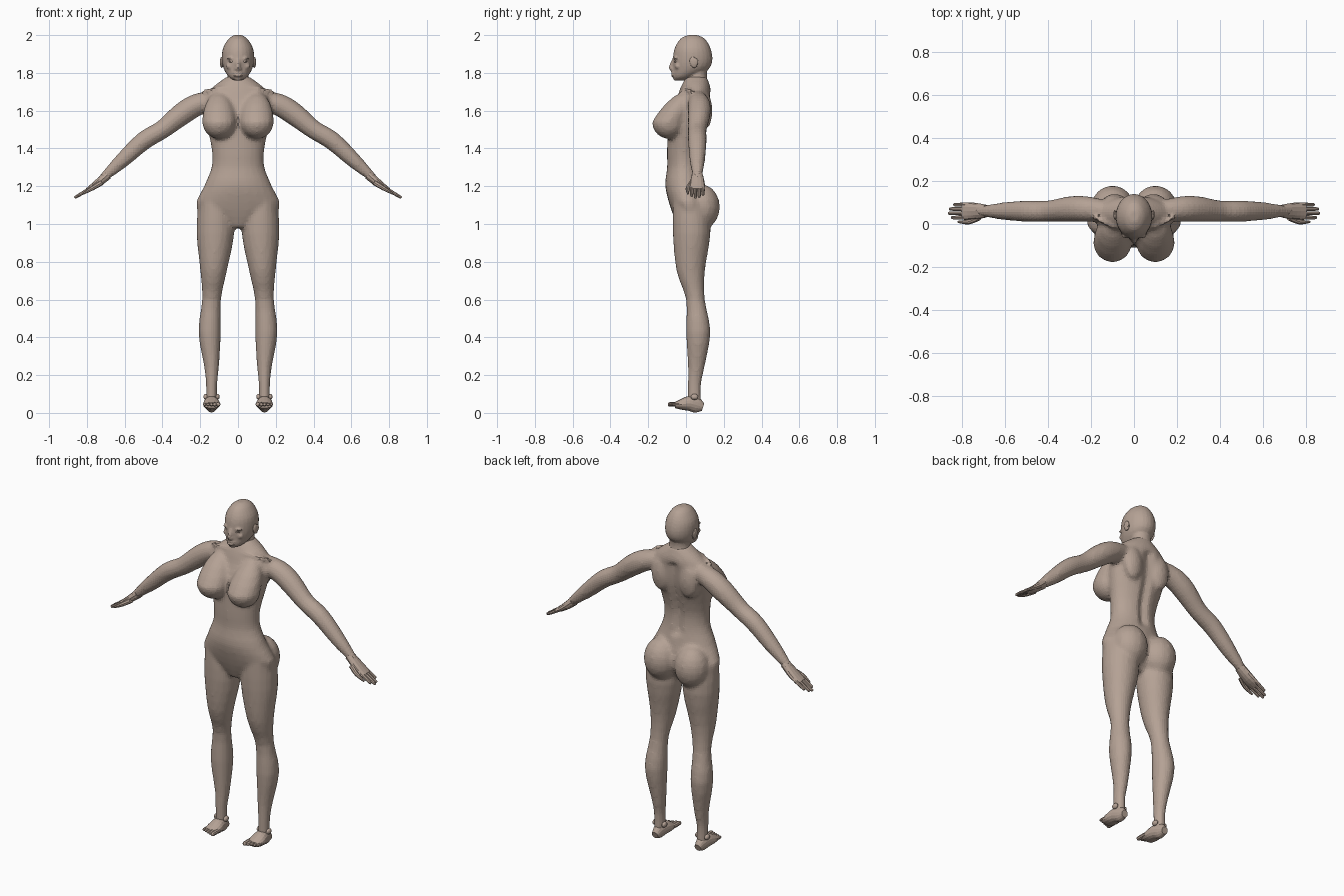
import bpy, bmesh, math
from mathutils import Vector, Matrix

if "Cube" in bpy.data.objects:
    bpy.data.objects.remove(bpy.data.objects["Cube"])

SKIN = (0.46, 0.36, 0.3, 1)
clay = bpy.data.materials.new("warm_clay")
clay.use_nodes = True
clay.diffuse_color = SKIN
clay.node_tree.nodes["Principled BSDF"].inputs["Base Color"].default_value = SKIN

across_body = Vector((1, 0, 0))
front_to_back = Vector((0, 1, 0))


def spline(rows, steps):
    """Smoothly fill in rows between the given control rows."""
    last = len(rows) - 1
    filled = []
    for i in range(last):
        before, start = rows[max(i - 1, 0)], rows[i]
        end, after = rows[i + 1], rows[min(i + 2, last)]
        for step in range(steps):
            t = step / steps
            filled.append([
                b + t * (c - a + t * (2 * a - 5 * b + 4 * c - d + t * (3 * (b - c) + d - a))) / 2
                for a, b, c, d in zip(before, start, end, after)])
    filled.append(rows[last])
    return filled


def tube(bm, rows, sides=16, axis=front_to_back, mirror=1, steps=3):
    """Loft ellipses given as (x, y, z, radius along axis, radius across it)."""
    rows = spline(rows, steps)
    centres = [Vector((x * mirror, y, z)) for x, y, z, along, across in rows]
    angles = [math.tau * k / sides for k in range(sides)]
    loops = []
    for i, (x, y, z, along, across) in enumerate(rows):
        path = centres[min(i + 1, len(rows) - 1)] - centres[max(i - 1, 0)]
        normal = path.cross(axis).normalized()
        loops.append([bm.verts.new(centres[i] + axis * along * math.cos(a) + normal * across * math.sin(a))
                      for a in angles])
    for low, high in zip(loops, loops[1:]):
        for k in range(sides):
            after = (k + 1) % sides
            bm.faces.new((low[k], low[after], high[after], high[k]))
    bm.faces.new(loops[0])
    bm.faces.new(loops[-1])
    return loops


def round_tube(bm, rows, sides=10, mirror=1):
    """Loft circles given as (x, y, z, radius)."""
    return tube(bm, [(x, y, z, radius, radius) for x, y, z, radius in rows], sides, mirror=mirror)


def upright(bm, rows, sides=20, mirror=1):
    """Loft level ellipses given as (z, centre x, half width, front y, back y)."""
    return tube(bm, [(x, (front + back) / 2, z, (back - front) / 2, width)
                     for z, x, width, front, back in rows], sides, mirror=mirror)


def ball(bm, centre, size, mirror=1, tilt=0):
    x, y, z = centre
    matrix = (Matrix.Translation((x * mirror, y, z)) @ Matrix.Rotation(tilt, 4, 'X')
              @ Matrix.Diagonal((*size, 1)))
    return bmesh.ops.create_uvsphere(bm, u_segments=16, v_segments=10, radius=1, matrix=matrix)["verts"]


def finish(name, bm, voxel=0, relax=0):
    """Make the object, blending its shells together when a voxel size is given."""
    bmesh.ops.recalc_face_normals(bm, faces=bm.faces)
    mesh = bpy.data.meshes.new(name)
    bm.to_mesh(mesh)
    bm.free()
    part = bpy.data.objects.new(name, mesh)
    bpy.context.collection.objects.link(part)
    if voxel:
        blend = part.modifiers.new("blend", 'REMESH')
        blend.mode = 'VOXEL'
        blend.voxel_size = voxel
        soften = part.modifiers.new("soften", 'SMOOTH')
        soften.iterations = relax
        depsgraph = bpy.context.evaluated_depsgraph_get()
        mesh = bpy.data.meshes.new_from_object(part.evaluated_get(depsgraph))
        part.modifiers.clear()
        part.data = mesh
    mesh.materials.clear()
    mesh.materials.append(clay)
    mesh.polygons.foreach_set("use_smooth", [False] * len(mesh.polygons))


# Trunk with a groove along the spine
bm = bmesh.new()
trunk = upright(bm, [
    (1.78, 0, .06, 0, .11), (1.72, 0, .14, -.03, .13), (1.66, 0, .18, -.05, .13),
    (1.55, 0, .17, -.09, .12), (1.4, 0, .14, -.1, .08), (1.3, 0, .14, -.1, .08),
    (1.2, 0, .18, -.11, .1), (1.08, 0, .22, -.08, .12), (.98, 0, .05, -.04, .06)], sides=24)
for ring in trunk:
    if 1.25 < ring[0].co.z < 1.7:
        ring[0].co.y -= .02

# Chest, seat, shoulder blades, legs, arms and collar bones blend into the trunk
for side in (1, -1):
    chest_height = 1.54
    for vert in ball(bm, (.1, -.09, chest_height), (.09, .09, .09), side):
        rise = max(vert.co.z - chest_height, 0)
        vert.co.z += rise * .8
        vert.co.y += rise
    ball(bm, (.1, .08, 1.09), (.1, .1, .12), side)
    ball(bm, (.09, .1, 1.6), (.06, .04, .1), side)
    upright(bm, [
        (1.12, .12, .09, -.07, .12), (.95, .12, .1, -.07, .13), (.75, .13, .07, -.05, .1),
        (.6, .14, .05, 0, .1), (.43, .15, .06, 0, .13), (.25, .14, .04, .01, .1),
        (.15, .14, .03, .01, .08), (.05, .14, .03, .01, .08)], mirror=side)
    round_tube(bm, [
        (.12, .06, 1.66, .05), (.22, .07, 1.63, .06), (.3, .07, 1.58, .06), (.4, .06, 1.5, .05),
        (.5, .06, 1.44, .05), (.62, .06, 1.33, .04), (.73, .06, 1.23, .02)], sides=14, mirror=side)
    round_tube(bm, [(.02, -.02, 1.71, .01), (.1, -.01, 1.72, .01), (.19, .03, 1.7, .01)], mirror=side)
finish("body", bm, voxel=.0125, relax=4)

# Head and neck with nose, lips, chin, brows and cheeks
bm = bmesh.new()
upright(bm, [
    (2, 0, .02, .01, .06), (1.98, 0, .05, -.03, .1), (1.93, 0, .08, -.06, .13),
    (1.87, 0, .085, -.07, .14), (1.82, 0, .075, -.07, .12), (1.78, 0, .05, -.07, .05),
    (1.76, 0, .02, -.06, 0)], sides=24)
upright(bm, [(1.85, 0, .06, 0, .12), (1.79, 0, .055, .01, .11), (1.73, 0, .07, 0, .12)])
round_tube(bm, [(0, -.06, 1.88, .01), (0, -.08, 1.83, .012), (0, -.07, 1.81, .01)])
for lip_height in (1.785, 1.8):
    ball(bm, (0, -.07, lip_height), (.024, .01, .006))
ball(bm, (0, -.056, 1.77), (.02, .012, .012))
for side in (1, -1):
    ball(bm, (.034, -.055, 1.876), (.026, .012, .006), side)
    ball(bm, (.012, -.07, 1.82), (.008, .01, .007), side)
    ball(bm, (.04, -.045, 1.835), (.024, .014, .016), side)
finish("head", bm, voxel=.007, relax=2)

for side, label in ((1, "left"), (-1, "right")):
    # Eye
    bm = bmesh.new()
    ball(bm, (.032, -.05, 1.86), (.016, .014, .007), side)
    finish(label + "_eye", bm)

    # Ear with raised rim
    bm = bmesh.new()
    ball(bm, (.086, .04, 1.856), (.01, .02, .03), side, tilt=.25)
    ball(bm, (.09, .05, 1.86), (.006, .014, .02), side, tilt=.25)
    finish(label + "_ear", bm)

    # Hand: palm, four fingers and thumb
    bm = bmesh.new()
    tube(bm, [(.69, .06, 1.26, .03, .025), (.75, .06, 1.21, .04, .02), (.8, .06, 1.18, .04, .01)],
         sides=12, mirror=side)
    for k, reach in enumerate((.07, .085, .08, .06)):
        round_tube(bm, [(.78 + reach * t, .03 + .02 * k, 1.19 - reach * t * .6, radius)
                        for t, radius in ((0, .01), (.9, .008), (1, .004))], sides=8, mirror=side)
    round_tube(bm, [(.72, .03, 1.22, .014), (.77, .01, 1.19, .012), (.82, .01, 1.16, .005)],
               sides=8, mirror=side)
    finish(label + "_hand", bm)

    # Foot: heel, arch, ankle bones and toes
    bm = bmesh.new()
    tube(bm, [(.14, .09, .03, .02, .02), (.14, .06, .04, .03, .04), (.14, .02, .05, .04, .04),
              (.14, -.02, .045, .045, .03), (.14, -.06, .04, .04, .015)],
         axis=across_body, mirror=side)
    for ankle_x in (.11, .17):
        ball(bm, (ankle_x, .045, .085), (.013, .02, .016), side)
    for k in range(5):
        x, reach, radius = .105 + .018 * k, .05 - .006 * k, .012 - .001 * k
        tube(bm, [(x, -.045 - reach * t, .045, radius * grow, radius * grow)
                  for t, grow in ((-.3, 1), (.8, 1), (1, .5))], 8, across_body, side)
    finish(label + "_foot", bm)
